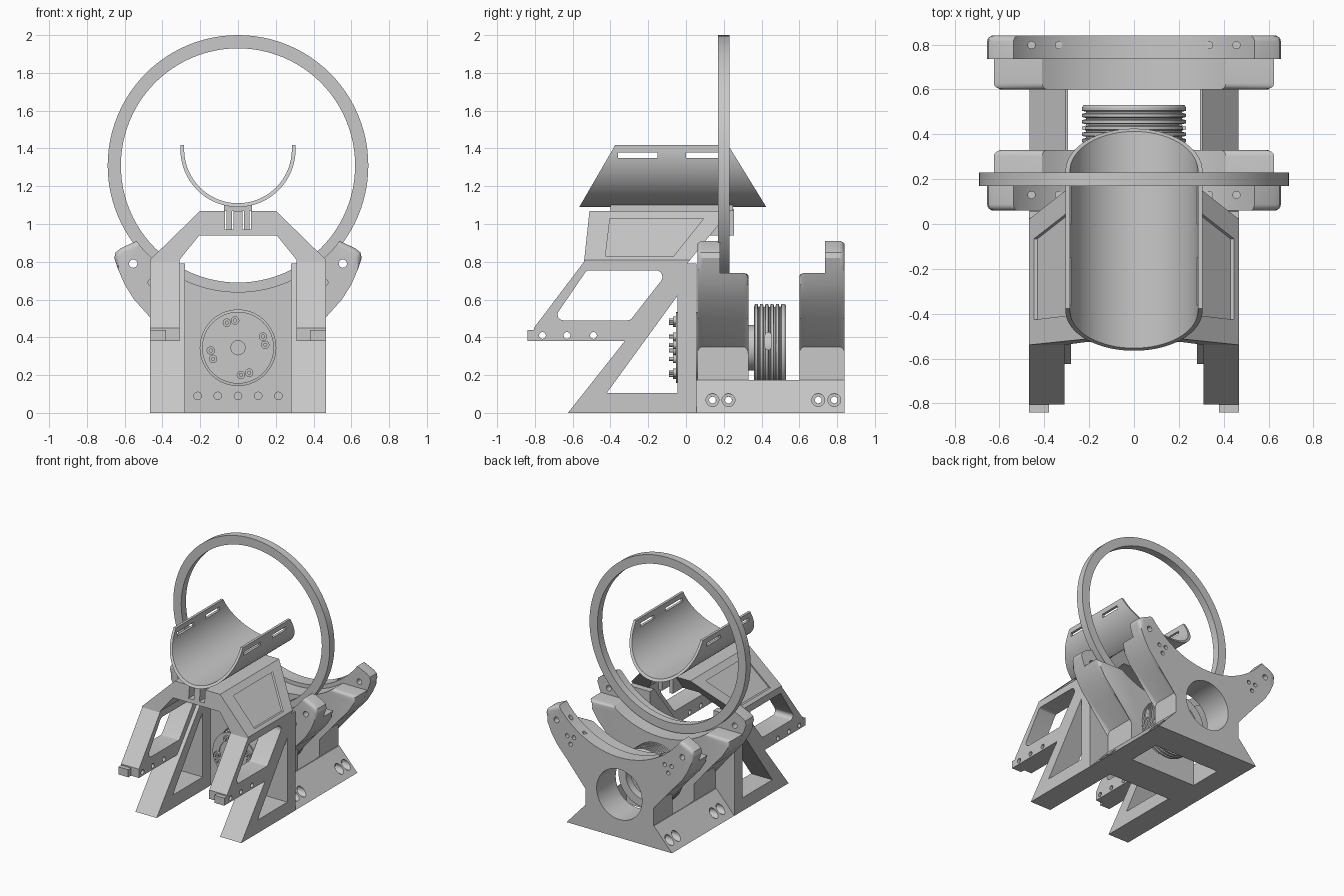
import bpy, bmesh, math

if "Cube" in bpy.data.objects:
    bpy.data.objects.remove(bpy.data.objects["Cube"], do_unlink=True)

grey = bpy.data.materials.new("machine grey")
grey.use_nodes = True
grey.diffuse_color = (0.58, 0.58, 0.58, 1)
grey.node_tree.nodes["Principled BSDF"].inputs["Base Color"].default_value = (0.58, 0.58, 0.58, 1)

RING_Z, AXLE_Z = 1.31, 0.345


def finish(name, bm):
    bmesh.ops.recalc_face_normals(bm, faces=bm.faces)
    mesh = bpy.data.meshes.new(name)
    bm.to_mesh(mesh)
    bm.free()
    mesh.materials.append(grey)
    ob = bpy.data.objects.new(name, mesh)
    bpy.context.collection.objects.link(ob)
    return ob


def prism(name, pts, axis, a, b, soft=None):
    """Extrude a profile along x (profile y,z), y (profile x,z) or z (profile x,y)."""
    put = {"x": lambda p, t: (t, p[0], p[1]), "y": lambda p, t: (p[0], t, p[1]),
           "z": lambda p, t: (p[0], p[1], t)}[axis]
    bm = bmesh.new()
    lo = [bm.verts.new(put(p, a)) for p in pts]
    hi = [bm.verts.new(put(p, b)) for p in pts]
    bm.faces.new(lo)
    bm.faces.new(hi)
    n = len(pts)
    for i in range(n):
        bm.faces.new((lo[i], lo[(i + 1) % n], hi[(i + 1) % n], hi[i]))
    if soft:
        edges = [e for e in bm.edges if soft((e.verts[0].co + e.verts[1].co) / 2)]
        bmesh.ops.bevel(bm, geom=edges, offset=0.028, segments=4, profile=0.5, affect="EDGES")
    return finish(name, bm)


def box(name, x, y, z):
    return prism(name, [(x[0], y[0]), (x[1], y[0]), (x[1], y[1]), (x[0], y[1])], "z", *z)


def arc(cx, cy, r, a, b, n):
    return [(cx + r * math.cos(math.radians(a + (b - a) * i / n)),
             cy + r * math.sin(math.radians(a + (b - a) * i / n))) for i in range(n + 1)]


def rod(name, axis, u, v, r, a, b, n=24):
    return prism(name, arc(u, v, r, 0, 360, n)[:-1], axis, a, b)


def lathe(name, prof, z, n=64):
    """Revolve a closed (radius, y) profile about a y axis at height z."""
    bm = bmesh.new()
    rings = [[bm.verts.new((r * math.cos(t), y, z + r * math.sin(t))) for r, y in prof]
             for t in (2 * math.pi * i / n for i in range(n))]
    m = len(prof)
    for i in range(n):
        p, q = rings[i], rings[(i + 1) % n]
        for j in range(m):
            k = (j + 1) % m
            bm.faces.new((p[j], q[j], q[k], p[k]))
    return finish(name, bm)


def boolean(ob, cutters, op="DIFFERENCE"):
    for c in cutters:
        mod = ob.modifiers.new("cut", "BOOLEAN")
        mod.object, mod.operation, mod.solver = c, op, "EXACT"
        bpy.context.view_layer.objects.active = ob
        bpy.ops.object.modifier_apply(modifier=mod.name)
        bpy.data.objects.remove(c, do_unlink=True)
    return ob


def mirrored(half, middle=()):
    return half + list(middle) + [(-x, z) for x, z in reversed(half)]


# Large ring
lathe("large_ring", [(0.69, 0.17), (0.69, 0.23), (0.62, 0.23), (0.62, 0.17)], RING_Z, 96)

# Two ring cradles: a tall flange with a lower, thicker body behind it
BOLT_YS = (0.14, 0.225, 0.7, 0.785)
outer = [(0.3, 0), (0.3, 0.35), (0.46, 0.5), (0.55, 0.6), (0.6, 0.68), (0.635, 0.76)]


def rim(y_cap, r):
    def test(c):
        away = math.hypot(c.x, c.z - RING_Z)
        return abs(c.y - y_cap) < 1e-4 and away > r + 0.015 and c.z > 0.36
    return test


for where, cap, step, inner in (("front", 0.06, 0.18, 0.33), ("rear", 0.84, 0.735, 0.6)):
    tip = outer + [(0.655, 0.82), (0.648, 0.85), (0.62, 0.872), (0.537, 0.91)]
    flange = prism(where + "_cradle_flange", mirrored(tip, arc(0, RING_Z, 0.67, 323, 217, 40)[1:-1]),
                   "y", min(cap, step), max(cap, step), rim(cap, 0.67))
    low = outer[:-1] + [(0.625, 0.74), (0.41, 0.74)]
    body = prism(where + "_cradle_body", mirrored(low, arc(0, RING_Z, 0.701, 305.7, 234.3, 32)[1:-1]),
                 "y", min(inner, step), max(inner, step), rim(inner, 0.7))
    lo, hi = min(cap, step) - 0.05, max(cap, step) + 0.02
    cuts = []
    for s in (-1, 1):
        for x, z, r in ((0.555, 0.79, 0.022), (0.4, 0.69, 0.016), (0.46, 0.69, 0.016), (0.43, 0.63, 0.016)):
            cuts.append(rod("hole", "y", s * x, z, r, lo, hi, 16))
        for x in (0.335, 0.457):
            cuts.append(rod("hole", "z", s * x, (cap + step) / 2 + 0.01, 0.016, 0.72, 1, 16))
    if where == "front":
        cuts += [rod("hole", "y", x * 0.107, 0.09, 0.02, lo, 0.1, 16) for x in range(-2, 3)]
    boolean(flange, cuts)
    for part in (flange, body):
        boolean(part, [rod("bore", "y", 0, AXLE_Z, 0.2, 0, 0.9, 64)])
        boolean(part, [rod("hole", "x", y, 0.068, 0.018, -0.5, 0.5, 16) for y in BOLT_YS])

# Sloped base sides with counterbored bolt holes
for s, side in ((-1, "right"), (1, "left")):
    base = prism(side + "_base_side", [(s * 0.295, 0), (s * 0.465, 0), (s * 0.305, 0.175), (s * 0.295, 0.175)],
                 "y", 0.05, 0.84)
    boolean(base, [rod("bore", "x", y, 0.068, 0.034, s * 0.345, s * 0.5) for y in BOLT_YS])
    boolean(base, [rod("hole", "x", y, 0.068, 0.018, s * 0.25, s * 0.5) for y in BOLT_YS])

# Grooved pulley and its shaft
teeth = []
for i in range(6):
    y = 0.365 + i * 0.028
    teeth += [(0.232, y), (0.232, y + 0.014), (0.215, y + 0.018), (0.215, y + 0.024)]
pulley = lathe("grooved_pulley", [(0.11, 0.36), (0.215, 0.36)] + teeth[:-2] + [(0.225, 0.53), (0.16, 0.53),
                                                                 (0.16, 0.47), (0.11, 0.47)], AXLE_Z)
slot = arc(0.435, 0.41, 0.016, 0, 180, 8) + arc(0.435, 0.35, 0.016, 180, 360, 8)
boolean(pulley, [prism("slot", slot, "x", -0.3, 0.3)])
rod("drive_shaft", "y", 0, AXLE_Z, 0.12, 0.04, 0.48, 48)
for i in range(8):
    a = math.pi * i / 4
    rod("pulley_bolt", "y", 0.135 * math.cos(a), AXLE_Z + 0.135 * math.sin(a), 0.012, 0.46, 0.478, 12)

# Motor in the front cradle
rod("motor_housing", "y", 0, AXLE_Z, 0.19, -0.045, 0.32, 64)
lathe("motor_face_ring", [(0.188, -0.052), (0.188, -0.04), (0.13, -0.04), (0.13, -0.052)], AXLE_Z)
rod("motor_hub", "y", 0, AXLE_Z, 0.04, -0.055, -0.04, 32)
for i in range(4):
    for da in (-9, 9):
        a = math.radians(105 + 90 * i + da)
        x, z = 0.145 * math.cos(a), AXLE_Z + 0.145 * math.sin(a)
        rod("motor_lug", "y", x, z, 0.022, -0.07, -0.04)
        rod("motor_bolt", "y", x, z, 0.011, -0.09, -0.07, 12)

# Triangular side frames
for s, side in ((-1, "right"), (1, "left")):
    frame = prism(side + "_side_frame", [(-0.625, 0), (0.055, 0), (0.055, 0.79), (0, 0.79)],
                  "x", s * 0.28, s * 0.467)
    boolean(frame, [prism("window", [(-0.42, 0.105), (-0.045, 0.105), (-0.045, 0.62)], "x", s * 0.2, s * 0.5)])

    # Drilled rail at the foot of the arch
    rail = box(side + "_rail", sorted((s * 0.31, s * 0.467)), (-0.805, -0.25), (0.38, 0.44))
    box(side + "_rail_tab", sorted((s * 0.38, s * 0.467)), (-0.84, -0.8), (0.38, 0.44))
    boolean(rail, [rod("hole", "x", y, 0.41, 0.018, s * 0.2, s * 0.5, 16) for y in (-0.76, -0.63, -0.49)])

# Arch: front outline intersected with side outline, then window, grooves and shallow side recesses
front = [(0.31, 0.43), (0.467, 0.43), (0.467, 0.81), (0.2, 1.07)]
under = [(-0.31, 0.81), (-0.205, 0.94), (0.205, 0.94), (0.31, 0.81)]
arch = prism("support_arch", mirrored(front) + under, "y", -1, 0.5)
sideline = [(-0.805, 0.43), (-0.805, 0.45), (-0.54, 0.8), (-0.51, 1.08), (0.24, 1.08), (-0.285, 0.43)]
boolean(arch, [prism("outline", sideline, "x", -1, 1)], "INTERSECT")
window = (arc(-0.51, 0.725, 0.03, 140, 90, 4) + arc(-0.16, 0.72, 0.035, 90, -37, 6)
          + arc(-0.31, 0.52, 0.03, -37, -90, 4) + arc(-0.65, 0.52, 0.03, 270, 140, 6))
boolean(arch, [prism("window", window, "x", -1, 1)])
for s in (-1, 1):
    boolean(arch, [box("groove", sorted((s * 0.025, s * 0.07)), (-1, 1), (0.97, 1.2))])
    recess = prism("recess", [(s * 0.225, 1.03), (s * 0.43, 0.83), (s * 0.6, 0.83), (s * 0.6, 1.03)], "y", -1, 1)
    panel = [(-0.43, 0.8), (-0.09, 0.8), (0.11, 1.05), (-0.4, 1.05)]
    boolean(recess, [prism("panel", panel, "x", -1, 1)], "INTERSECT")
    boolean(arch, [recess])

# Trough foot with two tongues sitting in the arch grooves
box("trough_foot", (-0.075, 0.075), (-0.4, 0.25), (1.07, 1.105))
for s in (-1, 1):
    box("foot_tongue", sorted((s * 0.032, s * 0.062)), (-0.4, 0.255), (0.94, 1.08))

# Half-tube trough with slanted ends and strap slots
trough = prism("half_tube_trough", arc(0, 1.395, 0.305, 180, 360, 48) + [(0.305, 1.418), (0.285, 1.418)]
               + arc(0, 1.395, 0.285, 360, 180, 48) + [(-0.285, 1.418), (-0.305, 1.418)], "y", -0.7, 0.6)
boolean(trough, [prism("outline", [(-0.565, 1.05), (-0.565, 1.09), (-0.385, 1.4), (-0.37, 1.43), (0.215, 1.43),
                                   (0.24, 1.39), (0.425, 1.09), (0.425, 1.05)], "x", -1, 1)], "INTERSECT")
boolean(trough, [box("slot", (-1, 1), y, (1.35, 1.378)) for y in ((-0.36, -0.15), (0, 0.17))])

# Smooth shading with sharp edges kept
for ob in list(bpy.context.scene.objects):
    ob.select_set(ob.type == "MESH")
    if ob.type == "MESH":
        bpy.context.view_layer.objects.active = ob
bpy.ops.object.shade_smooth_by_angle(angle=math.radians(30))
